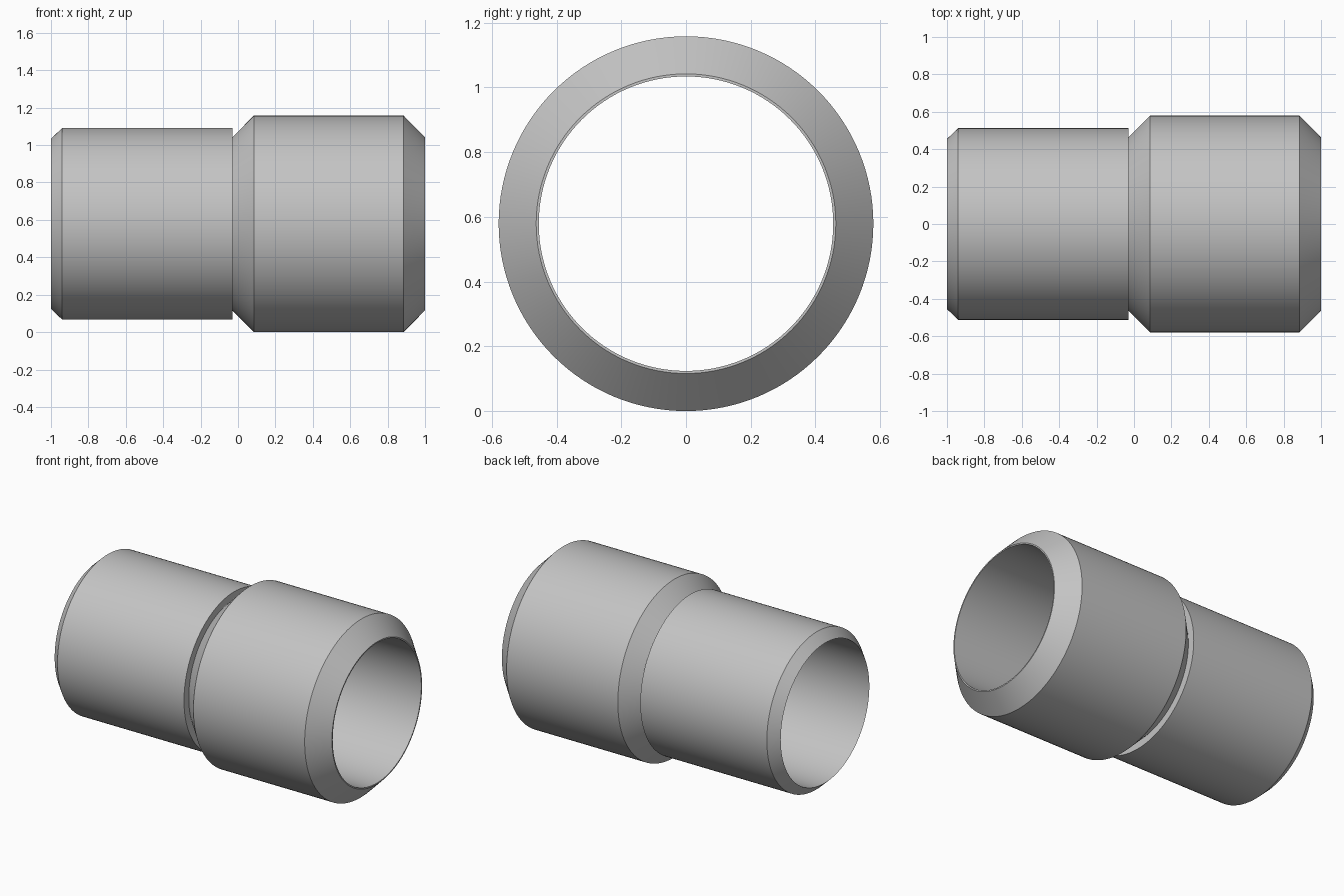
import bpy
import bmesh
import math

cube = bpy.data.objects.get("Cube")
if cube:
    bpy.data.objects.remove(cube, do_unlink=True)

SIDES = 128
BORE = 0.455       # inner radius
NECK = 0.463       # narrow end of the large chamfers
SPIGOT = 0.512     # outer radius of the slim half
SOCKET = 0.579     # outer radius of the wide half

# Closed wall section as (x, radius)
profile = [
    (-1.0, BORE), (-0.94, SPIGOT),        # small end chamfer
    (-0.03, SPIGOT), (-0.03, NECK),       # slim half, undercut shoulder
    (0.085, SOCKET), (0.885, SOCKET),     # chamfer up to the wide half
    (1.0, NECK), (1.0, BORE),             # end chamfer and rim
]

# Revolve the section round the x axis
bm = bmesh.new()
verts = [bm.verts.new((x, 0, r)) for x, r in profile]
edges = [bm.edges.new((a, b)) for a, b in zip(verts, verts[1:] + verts[:1])]
bmesh.ops.spin(bm, geom=verts + edges, cent=(0, 0, 0), axis=(1, 0, 0),
               angle=math.tau, steps=SIDES)
bmesh.ops.remove_doubles(bm, verts=bm.verts[:], dist=0.0005)
bmesh.ops.recalc_face_normals(bm, faces=bm.faces[:])
bmesh.ops.translate(bm, verts=bm.verts[:], vec=(0, 0, SOCKET))

mesh = bpy.data.meshes.new("stepped_sleeve")
bm.to_mesh(mesh)
bm.free()
sleeve = bpy.data.objects.new("stepped_sleeve", mesh)
bpy.context.collection.objects.link(sleeve)

# Plain grey metal
grey = bpy.data.materials.new("light_grey")
grey.use_nodes = True
colour = (0.55, 0.55, 0.55, 1)
grey.diffuse_color = colour
grey.node_tree.nodes["Principled BSDF"].inputs["Base Color"].default_value = colour
mesh.materials.append(grey)

# Smooth round walls, crisp chamfer edges
bpy.ops.object.select_all(action='DESELECT')
sleeve.select_set(True)
bpy.context.view_layer.objects.active = sleeve
bpy.ops.object.shade_smooth_by_angle(angle=math.radians(30))
